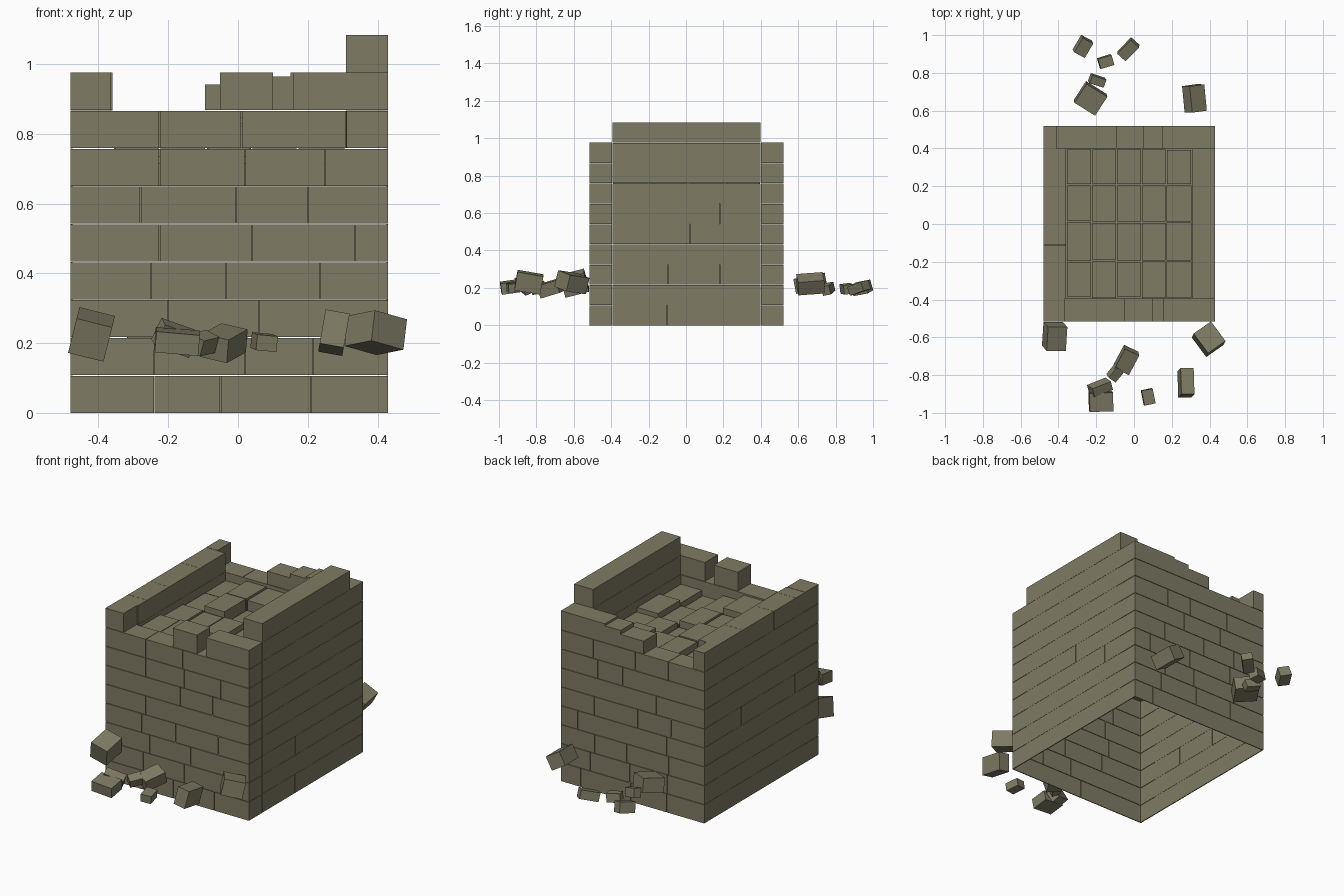
import bpy
import bmesh
import random
from math import radians
from mathutils import Matrix, Euler

random.seed(4)
cube = bpy.data.objects.get("Cube")
if cube:
    bpy.data.objects.remove(cube)

# One stone colour
STONE = (0.212, 0.199, 0.127, 1)
stone = bpy.data.materials.new("olive stone")
stone.use_nodes = True
stone.diffuse_color = STONE
bsdf = stone.node_tree.nodes["Principled BSDF"]
bsdf.inputs["Base Color"].default_value = STONE
bsdf.inputs["Roughness"].default_value = 0.9

X0, X1 = -0.48, 0.43        # outer faces of the side walls
Y0, Y1 = -0.515, 0.52       # outer faces of the front and back walls
THICK = 0.12                # full brick depth
SKIN = 0.005                # depth of the hollow lower courses
SOLID_FROM = 7              # first course with full-depth bricks
COURSE = 0.1085


def brick(bm, lo, hi):
    """Add a box between two opposite corners."""
    size = [b - a for a, b in zip(lo, hi)]
    mid = [(a + b) / 2 for a, b in zip(lo, hi)]
    bmesh.ops.create_cube(bm, size=1, matrix=Matrix.Translation(mid) @ Matrix.Diagonal((*size, 1)))


def finish(bm, name):
    mesh = bpy.data.meshes.new(name)
    bm.to_mesh(mesh)
    bm.free()
    mesh.materials.append(stone)
    obj = bpy.data.objects.new(name, mesh)
    bpy.context.collection.objects.link(obj)
    return obj


def wall(name, axis, ends, face, inward, courses, gap, extra=()):
    """Lay courses along an axis: a thin skin below, full bricks above.

    extra holds single top bricks as (start, end, base, top)."""
    bm = bmesh.new()

    def lay(a, b, low, high, depth):
        near, far = sorted((face, face + inward * depth))
        if axis == "x":
            brick(bm, (a, near, low), (b, far, high))
        else:
            brick(bm, (near, a, low), (far, b, high))

    for row, joints in enumerate(courses):
        low, high = row * COURSE, (row + 1) * COURSE - gap
        depth = THICK if row >= SOLID_FROM else SKIN
        edges = [ends[0], *joints, ends[1]]
        for i, (a, b) in enumerate(zip(edges, edges[1:])):
            start = a + (gap / 2 if i else 0)
            stop = b - (gap / 2 if i < len(joints) else 0)
            lay(start, stop, low, high, depth)
        # Brick ends that close the corners of the hollow courses
        if axis == "x" and row < SOLID_FROM:
            lay(ends[0], ends[0] + SKIN, low, high, THICK)
            lay(ends[1] - SKIN, ends[1], low, high, THICK)
    for piece in extra:
        lay(*piece, THICK)
    return finish(bm, name)


# Front and back walls with a broken top course
front_joints = [
    (-0.24, -0.05, 0.21), (-0.24, 0.02, 0.215), (-0.2, 0.06), (-0.25, -0.035, 0.235),
    (-0.225, 0.04, 0.335), (-0.28, -0.005, 0.2), (-0.225, 0.02, 0.25), (-0.225, 0.01, 0.31),
]
BASE, TOP = 8 * COURSE, 9 * COURSE
wall("front_wall", "x", (X0, X1), Y0, 1, front_joints, 0.0025,
     [(X0, -0.365, BASE, TOP), (-0.052, 0.1, BASE, TOP), (0.157, X1, BASE, TOP)])
back_joints = [[j + random.uniform(-0.03, 0.03) for j in row] for row in reversed(front_joints)]
wall("back_wall", "x", (X0, X1), Y1, -1, back_joints, 0.0025,
     [(X0, -0.41, BASE, TOP), (-0.095, 0.05, BASE, 0.942),
      (0.05, 0.15, BASE, 0.965), (0.15, X1, BASE, TOP)])

# Side walls between them, tightly jointed, the +x one a course higher
inner = (Y0 + THICK + 0.001, Y1 - THICK - 0.001)
left_joints = [(-0.1,), (), (-0.095, 0.18), (0.265,), (-0.185, 0.02, 0.3),
               (0.18,), (), (), (), ()]
right_joints = [[-j for j in reversed(row)] for row in left_joints[:8]] + [(-0.31, -0.11, 0.17)]
wall("left_wall", "y", inner, X1, -1, left_joints, 0.001)
wall("right_wall", "y", inner, X0, 1, right_joints, 0.001)

# Uneven stone deck near the top, on a bed that closes its joints
bm = bmesh.new()
columns = (-0.358, -0.225, -0.092, 0.04, 0.17, 0.308)
rows = (-0.393, -0.197, 0.01, 0.208, 0.398)
BED = 0.735
for xa, xb in zip(columns, columns[1:]):
    for ya, yb in zip(rows, rows[1:]):
        joint = random.uniform(0.002, 0.006)
        brick(bm, (xa + joint, ya + joint, BED), (xb - joint, yb - joint, random.uniform(0.78, 0.864)))
finish(bm, "deck_stones")
bm = bmesh.new()
brick(bm, (X0 + SKIN, inner[0], BED - 0.02), (X1 - SKIN, inner[1], BED))
finish(bm, "deck_bed")

# Loose rubble at front and back: centre, size, tilt in degrees
rubble = [
    ((-0.42, -0.595, 0.225), (0.105, 0.13, 0.105), (15, 14, 0)),
    ((0.395, -0.61, 0.23), (0.115, 0.13, 0.09), (-7, 13, 35)),
    ((-0.04, -0.72, 0.2), (0.085, 0.12, 0.07), (15, 12, -25)),
    ((-0.1, -0.79, 0.2), (0.05, 0.07, 0.05), (10, 25, -35)),
    ((0.075, -0.915, 0.203), (0.06, 0.08, 0.045), (5, 5, 12)),
    ((0.275, -0.84, 0.23), (0.07, 0.14, 0.1), (-10, 10, 0)),
    ((-0.175, -0.94, 0.205), (0.125, 0.10, 0.06), (8, 5, 2)),
    ((-0.18, -0.865, 0.215), (0.11, 0.05, 0.07), (25, 18, 22)),
    ((-0.23, 0.665, 0.225), (0.13, 0.12, 0.08), (8, 8, -32)),
    ((-0.195, 0.76, 0.195), (0.08, 0.045, 0.05), (10, 15, -18)),
    ((-0.15, 0.86, 0.195), (0.075, 0.055, 0.05), (8, 5, 17)),
    ((-0.27, 0.94, 0.2), (0.065, 0.09, 0.06), (10, 15, -28)),
    ((-0.03, 0.925, 0.2), (0.06, 0.105, 0.05), (15, 10, -42)),
    ((0.32, 0.665, 0.222), (0.09, 0.14, 0.08), (5, 30, 8)),
]
for i, (centre, size, tilt) in enumerate(rubble):
    bm = bmesh.new()
    turn = Euler([radians(t) for t in tilt]).to_matrix().to_4x4()
    bmesh.ops.create_cube(bm, size=1, matrix=turn @ Matrix.Diagonal((*size, 1)))
    finish(bm, f"rubble_{i + 1}").location = centre
